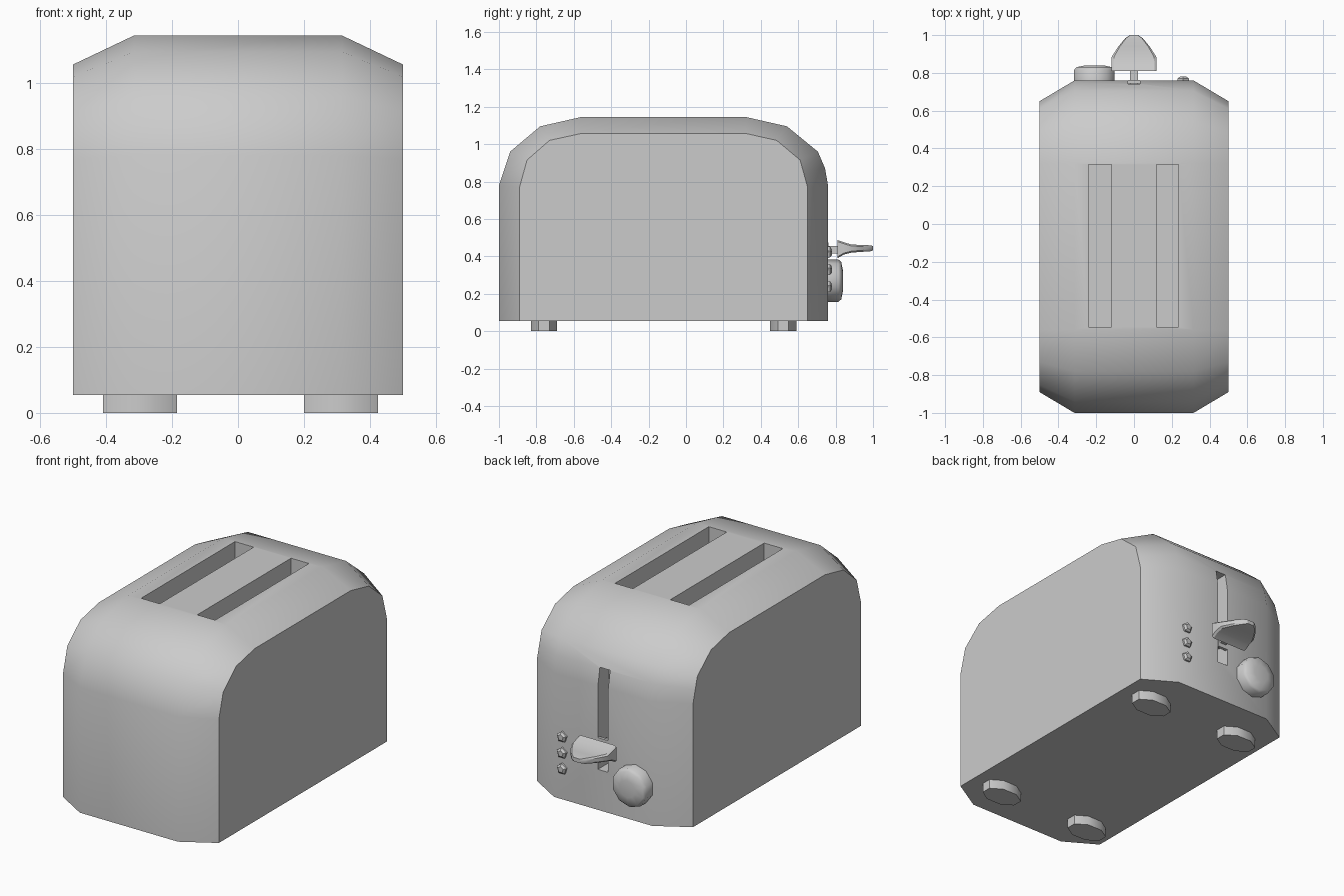
import bpy, math

if "Cube" in bpy.data.objects:
    bpy.data.objects.remove(bpy.data.objects["Cube"])


def make(name, verts, faces, smooth=40):
    me = bpy.data.meshes.new(name)
    me.from_pydata(verts, [], faces)
    ob = bpy.data.objects.new(name, me)
    bpy.context.collection.objects.link(ob)
    select(ob)
    # consistent outward normals
    bpy.ops.object.mode_set(mode='EDIT')
    bpy.ops.mesh.select_all(action='SELECT')
    bpy.ops.mesh.normals_make_consistent(inside=False)
    bpy.ops.object.mode_set(mode='OBJECT')
    if smooth:
        bpy.ops.object.shade_smooth_by_angle(angle=math.radians(smooth))
    return ob


def select(ob):
    bpy.ops.object.select_all(action='DESELECT')
    ob.select_set(True)
    bpy.context.view_layer.objects.active = ob


def loft(name, rings, smooth=40):
    """Skin equal-length closed rings and cap both ends."""
    n = len(rings[0])
    verts = [p for r in rings for p in r]
    faces = [(k * n + i, k * n + (i + 1) % n, (k + 1) * n + (i + 1) % n, (k + 1) * n + i)
             for k in range(len(rings) - 1) for i in range(n)]
    faces += [tuple(range(n)), tuple(range((len(rings) - 1) * n, len(rings) * n))]
    return make(name, verts, faces, smooth)


def box(name, x0, x1, y0, y1, z0, z1):
    ring = lambda z: [(x0, y0, z), (x1, y0, z), (x1, y1, z), (x0, y1, z)]
    return loft(name, [ring(z0), ring(z1)], 0)


def knob_ring(cx, y, cz, r, sides):
    return [(cx + r * math.sin(2 * math.pi * i / sides), y,
             cz + r * math.cos(2 * math.pi * i / sides)) for i in range(sides)]


# Body: side profile lofted across the width, inset at the two ends
outer = [(-1, .055), (-1, .78), (-.94, .96), (-.78, 1.095), (-.56, 1.145), (.32, 1.145),
         (.54, 1.095), (.705, .96), (.743, .872), (.76, .775), (.76, .055)]
inner = [(-.89, .055), (-.89, .77), (-.85, .915), (-.73, 1.02), (-.56, 1.057), (.32, 1.057),
         (.485, 1.02), (.61, .915), (.63, .843), (.65, .77), (.65, .055)]
sections = [(-.5, inner), (-.315, outer), (.315, outer), (.5, inner)]
body = loft("body", [[(x, y, z) for y, z in prof] for x, prof in sections])

# Bread slots and lever slot cut into the body
cutters = [box("slot_cutter", -.24, -.12, -.545, .315, .4, 1.3),
           box("slot_cutter", .12, .235, -.545, .315, .4, 1.3),
           box("lever_slot_cutter", -.033, .033, .66, .9, .29, .875)]
select(body)
for c in cutters:
    m = body.modifiers.new("cut", 'BOOLEAN')
    m.operation = 'DIFFERENCE'
    m.solver = 'EXACT'
    m.object = c
    bpy.ops.object.modifier_apply(modifier=m.name)
for c in cutters:
    bpy.data.objects.remove(c)
select(body)
bpy.ops.object.shade_smooth_by_angle(angle=math.radians(40))

# Feet: flattened octagonal pads
for cx in (-.2975, .3125):
    for cy in (-.76, .52):
        s = 1 / math.cos(math.pi / 8)
        ring = [(cx + .1125 * s * math.cos((i + .5) * math.pi / 4),
                 cy + .07 * s * math.sin((i + .5) * math.pi / 4)) for i in range(8)]
        loft("foot", [[(x, y, z) for x, y in ring] for z in (0, .06)], 50)

# Lever: slot plate, stem and tapered handle
box("lever_plate", -.033, .033, .745, .762, .39, .475)
box("lever_stem", -.02, .02, .7, .82, .415, .455)
handle = [(.81, .12, .39, .487), (.845, .12, .41, .475), (.885, .118, .42, .463),
          (.94, .083, .424, .461), (.985, .045, .427, .459), (1.0, .022, .432, .455)]
loft("lever_handle", [[(-w, y, z0 + .008), (-w * .9, y, z0), (w * .9, y, z0), (w, y, z0 + .008),
                       (w, y, z1 - .008), (w * .9, y, z1), (-w * .9, y, z1), (-w, y, z1 - .008)]
                      for y, w, z0, z1 in handle], 30)

# Browning knob with a bevelled face
loft("knob", [knob_ring(-.21, y, .27, r, 10)
              for y, r in ((.74, .113), (.815, .113), (.83, .1), (.84, .05))], 40)

# Indicator buttons
for z in (.235, .327, .42):
    loft("button", [knob_ring(.26, y, z, r, 5)
                    for y, r in ((.745, .032), (.77, .032), (.78, .018))], 0)
